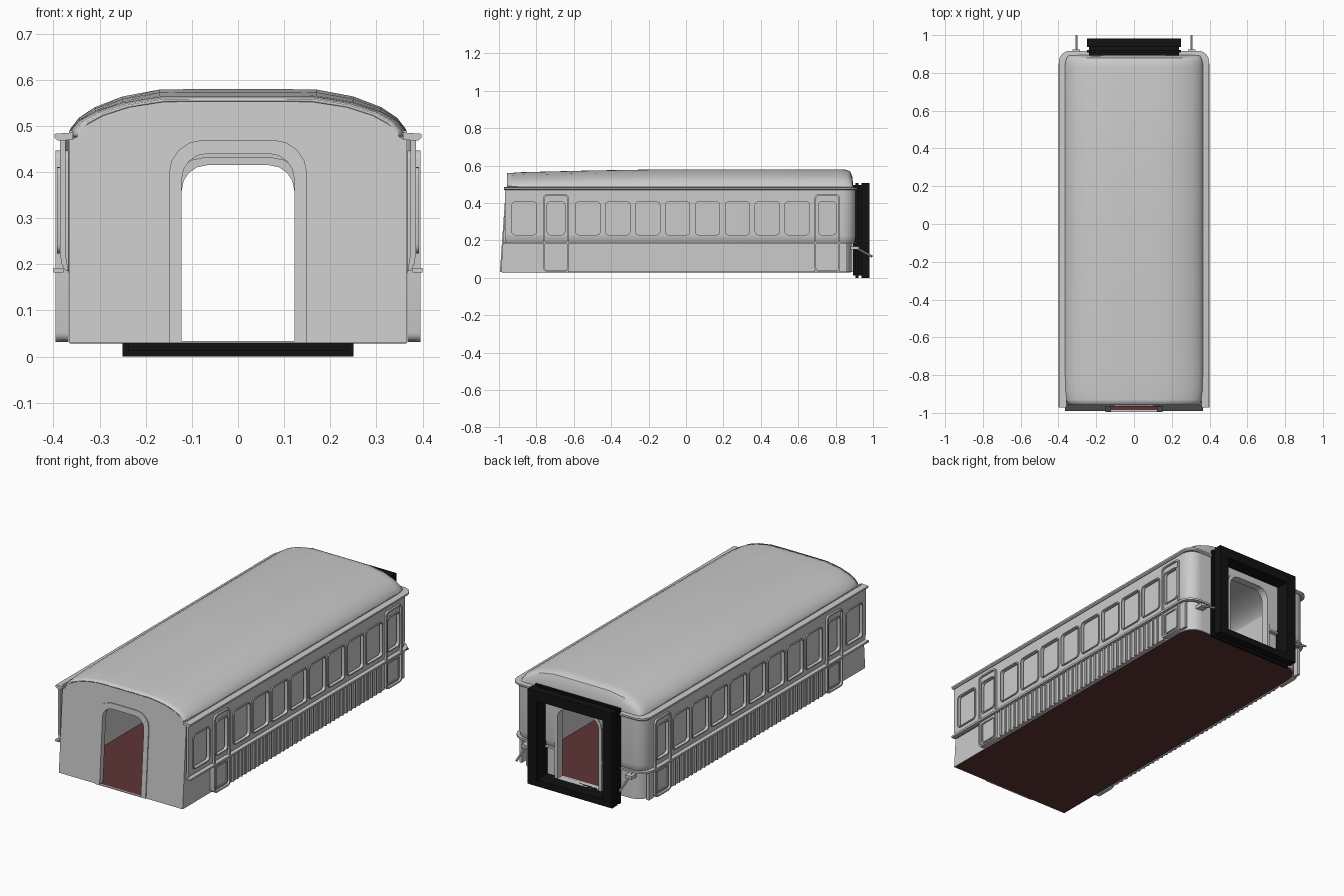
import bpy, bmesh, math
from mathutils import Vector

cube = bpy.data.objects.get("Cube")
if cube:
    bpy.data.objects.remove(cube, do_unlink=True)


def material(name, rgb):
    m = bpy.data.materials.new(name)
    m.use_nodes = True
    m.diffuse_color = (*rgb, 1)
    m.node_tree.nodes["Principled BSDF"].inputs["Base Color"].default_value = (*rgb, 1)
    return m


GREY = material("light grey paint", (0.6, 0.6, 0.6))
RED = material("dark red floor", (0.11, 0.034, 0.034))
BLACK = material("black rubber", (0.006, 0.006, 0.006))
parts = []


def finish(name, bm, mat=GREY):
    bmesh.ops.recalc_face_normals(bm, faces=bm.faces)
    me = bpy.data.meshes.new(name)
    bm.to_mesh(me)
    bm.free()
    me.materials.append(mat)
    ob = bpy.data.objects.new(name, me)
    bpy.context.collection.objects.link(ob)
    parts.append(ob)
    return ob


def rounded_rect(u0, u1, v0, v1, r, foot=None):
    """Rounded rectangle loop; foot overrides the radius of the lower corners."""
    foot = r if foot is None else foot
    pts = []
    for cu, cv, rad, start in ((u1, v1, r, 0), (u0, v1, r, 90), (u0, v0, foot, 180), (u1, v0, foot, 270)):
        su, sv = (1 if cu == u1 else -1), (1 if cv == v1 else -1)
        for a in ((0, 22.5, 45, 67.5, 90) if rad else (0,)):
            t = math.radians(start + a)
            off = (rad * math.cos(t), rad * math.sin(t)) if rad else (0, 0)
            pts.append((cu - su * rad + off[0], cv - sv * rad + off[1]))
    return pts


def along_x(u, v, d):
    return (d, u, v)


def along_y(u, v, d):
    return (u, d, v)


def along_z(u, v, d):
    return (u, v, d)


def prism(bm, pts, d0, d1, axis):
    ends = [[bm.verts.new(axis(u, v, d)) for u, v in pts] for d in (d0, d1)]
    n = len(pts)
    for i in range(n):
        j = (i + 1) % n
        bm.faces.new((ends[0][i], ends[0][j], ends[1][j], ends[1][i]))
    for e in ends:
        bm.faces.new(e)


def ring(bm, outer, inner, d0, d1, axis):
    loops = [[bm.verts.new(axis(u, v, d)) for u, v in pts]
             for pts, d in ((outer, d0), (outer, d1), (inner, d1), (inner, d0))]
    n = len(outer)
    for k in range(4):
        a, b = loops[k], loops[(k + 1) % 4]
        for i in range(n):
            j = (i + 1) % n
            bm.faces.new((a[i], a[j], b[j], b[i]))


def box(bm, x0, x1, y0, y1, z0, z1):
    prism(bm, [(x0, y0), (x1, y0), (x1, y1), (x0, y1)], z0, z1, along_z)


def plan(w, back, r, front):
    """Open U-shaped plan with rounded rear corners."""
    pts = [(w, front)]
    for start, s in ((0, 1), (90, -1)):
        for i in range(9):
            t = math.radians(start + i * 11.25)
            pts.append((s * (w - r) + r * math.cos(t), back - r + r * math.sin(t)))
    return pts + [(-w, front)]


def slope(z):
    """The front end leans outwards towards the floor."""
    return -0.99 + 0.07 * (z - 0.03)


def wrap(name, section, w, back, r, front=None):
    """Sweep a closed (offset, height) section round the sides and rear."""
    bm = bmesh.new()
    rows = []
    for d, z in section:
        y = slope(z) if front is None else front
        rows.append([bm.verts.new((x, yy, z)) for x, yy in plan(w + d, back + d, r + d, y)])
    for k in range(len(rows)):
        a, b = rows[k], rows[(k + 1) % len(rows)]
        for i in range(len(a) - 1):
            bm.faces.new((a[i], a[i + 1], b[i + 1], b[i]))
    bm.faces.new([row[0] for row in rows])
    bm.faces.new([row[-1] for row in rows])
    return finish(name, bm)


def cut(ob, cutter):
    mod = ob.modifiers.new("cut", 'BOOLEAN')
    mod.operation, mod.solver, mod.object = 'DIFFERENCE', 'EXACT', cutter


def make_cutter(name, bm):
    ob = finish(name, bm)
    parts.remove(ob)
    ob.hide_render = True
    ob.hide_viewport = True
    ob.display_type = 'WIRE'
    return ob


# Window and door layout along the side
windows = [(-0.865, 0.065)] + [(-0.525 + 0.16 * i, 0.065) for i in range(8)]
doors = [-0.695, 0.755]
openings = [(y - h, y + h) for y, h in windows] + [(y - 0.047, y + 0.047) for y in doors]

bm = bmesh.new()
for a, b in openings:
    prism(bm, rounded_rect(a, b, 0.23, 0.405, 0.015), -0.5, 0.5, along_x)
window_cutter = make_cutter("window_cutter", bm)

door_cutters = []
for label, y0, y1, top in (("front", -1.2, -0.8, 0.44), ("rear", 0.8, 1.2, 0.415)):
    bm = bmesh.new()
    prism(bm, rounded_rect(-0.122, 0.122, -0.1, top, 0.055, 0), y0, y1, along_y)
    door_cutters.append(make_cutter(label + "_doorway_cutter", bm))

# Floor
bm = bmesh.new()
prism(bm, plan(0.364, 0.88, 0.09, -0.985), 0.028, 0.034, along_z)
finish("floor", bm, RED)

# Inner body wall, outer window panel, belt and cornice
inner = wrap("inner_wall", [(0, 0.03), (0, 0.49), (-0.008, 0.49), (-0.008, 0.03)], 0.366, 0.885, 0.08)
panel = wrap("window_panel", [(0, 0.476), (0, 0.225), (-0.004, 0.2), (-0.012, 0.186), (-0.018, 0.186),
                              (-0.012, 0.225), (-0.012, 0.476)], 0.386, 0.907, 0.07, -0.968)
belt = wrap("belt_rail", [(0, 0.182), (0, 0.192), (-0.022, 0.192), (-0.022, 0.182)], 0.4, 0.91, 0.075, -0.972)
cornice = wrap("cornice", [(0, 0.474), (0, 0.483), (-0.04, 0.486), (-0.04, 0.47), (-0.008, 0.468)],
               0.398, 0.917, 0.06, -0.972)
cut(panel, window_cutter)
for ob in (inner, panel, belt):
    cut(ob, door_cutters[1])

# Raised window frames and door frames on both sides
frames, doorbm, lower = bmesh.new(), bmesh.new(), bmesh.new()
for s in (-1, 1):
    for a, b in openings:
        ring(frames, rounded_rect(a - 0.006, b + 0.006, 0.224, 0.411, 0.02),
             rounded_rect(a, b, 0.23, 0.405, 0.015), s * 0.376, s * 0.392, along_x)
    for y in doors:
        ring(doorbm, rounded_rect(y - 0.067, y + 0.067, 0.032, 0.447, 0.02),
             rounded_rect(y - 0.059, y + 0.059, 0.04, 0.439, 0.015), s * 0.368, s * 0.396, along_x)
        ring(doorbm, rounded_rect(y - 0.05, y + 0.05, 0.05, 0.168, 0.012),
             rounded_rect(y - 0.044, y + 0.044, 0.056, 0.162, 0.009), s * 0.38, s * 0.39, along_x)
        box(doorbm, s * 0.37, s * 0.385, y - 0.06, y + 0.06, 0.036, 0.186)
    # Ribbed lower panelling
    box(lower, s * 0.368, s * 0.383, -0.63, 0.69, 0.032, 0.186)
    box(lower, s * 0.368, s * 0.383, 0.82, 0.86, 0.032, 0.186)
    for i in range(36):
        y = -0.595 + i * 0.0355
        box(lower, s * 0.38, s * 0.391, y - 0.005, y + 0.005, 0.034, 0.184)
finish("window_frames", frames)
finish("side_doors", doorbm)
finish("lower_panelling", lower)

# Roof lofted from one profile over several stations: y, width scale, height scale
half = [(0, 0.105), (0.09, 0.105), (0.17, 0.104), (0.25, 0.089), (0.31, 0.066),
        (0.345, 0.043), (0.364, 0.018), (0.368, 0.005)]
profile = [(-x, z) for x, z in reversed(half[1:])] + half
stations = [(-0.958, 0.95, 0.8), (-0.93, 0.975, 0.82), (-0.88, 0.995, 0.85), (-0.8, 1, 0.87),
            (-0.5, 1, 0.94), (-0.1, 1, 1), (0.83, 1, 1), (0.86, 0.99, 0.97), (0.878, 0.975, 0.88),
            (0.89, 0.96, 0.6), (0.894, 0.95, 0.1)]
bm = bmesh.new()
rows = [[bm.verts.new((x * sx, y, 0.475 + z * sz)) for x, z in profile] for y, sx, sz in stations]
for a, b in zip(rows, rows[1:]):
    for i in range(len(a) - 1):
        bm.faces.new((a[i], a[i + 1], b[i + 1], b[i]))
bm.faces.new(rows[-1])
roof = finish("roof", bm)
skin = roof.modifiers.new("thickness", 'SOLIDIFY')
skin.thickness = 0.006

# Leaning front wall with arched doorway and raised surround
def on_slope(u, v, d):
    return (u, slope(v) + d, v)


bm = bmesh.new()
arch = [(x * 0.95, 0.472 + z * 0.78) for x, z in profile]
prism(bm, [(-0.366, 0.03), (-0.366, 0.47)] + arch + [(0.366, 0.47), (0.366, 0.03)], 0, 0.012, on_slope)
cut(finish("front_wall", bm), door_cutters[0])
bm = bmesh.new()
ring(bm, rounded_rect(-0.15, 0.15, 0.03, 0.47, 0.075, 0),
     rounded_rect(-0.122, 0.122, 0.034, 0.44, 0.055, 0), -0.005, 0.025, on_slope)
finish("front_door_surround", bm)
bm = bmesh.new()
ring(bm, rounded_rect(-0.138, 0.138, 0.03, 0.432, 0.065, 0),
     rounded_rect(-0.122, 0.122, 0.034, 0.415, 0.055, 0), 0.87, 0.912, along_y)
finish("rear_door_surround", bm)

# Rear gangway bellows with alternating folds
bm = bmesh.new()
for i in range(6):
    g = 0.012 * ((i + 1) % 2) if i < 4 else 0
    ring(bm, rounded_rect(-0.25 + g, 0.25 - g, g, 0.508 - g, 0),
         rounded_rect(-0.195, 0.195, 0.034, 0.455, 0), 0.892 + i * 0.015, 0.907 + i * 0.015, along_y)
finish("gangway_bellows", bm, BLACK)

# Rear hand rails on small brackets
bm = bmesh.new()
for s in (-1, 1):
    a, b = Vector((s * 0.305, 0.895, 0.168)), Vector((s * 0.305, 0.997, 0.112))
    rod = bmesh.ops.create_cone(bm, cap_ends=True, segments=10, radius1=0.006, radius2=0.006,
                                depth=(b - a).length)["verts"]
    bmesh.ops.rotate(bm, verts=rod, matrix=Vector((0, 0, 1)).rotation_difference(b - a).to_matrix())
    bmesh.ops.translate(bm, verts=rod, vec=(a + b) / 2)
    box(bm, s * 0.285, s * 0.325, 0.88, 0.924, 0.15, 0.168)
finish("rear_hand_rails", bm)

# Smooth shading with sharp creases
bpy.ops.object.select_all(action='DESELECT')
for ob in parts:
    ob.select_set(True)
bpy.context.view_layer.objects.active = parts[0]
bpy.ops.object.shade_smooth_by_angle(angle=math.radians(35))
